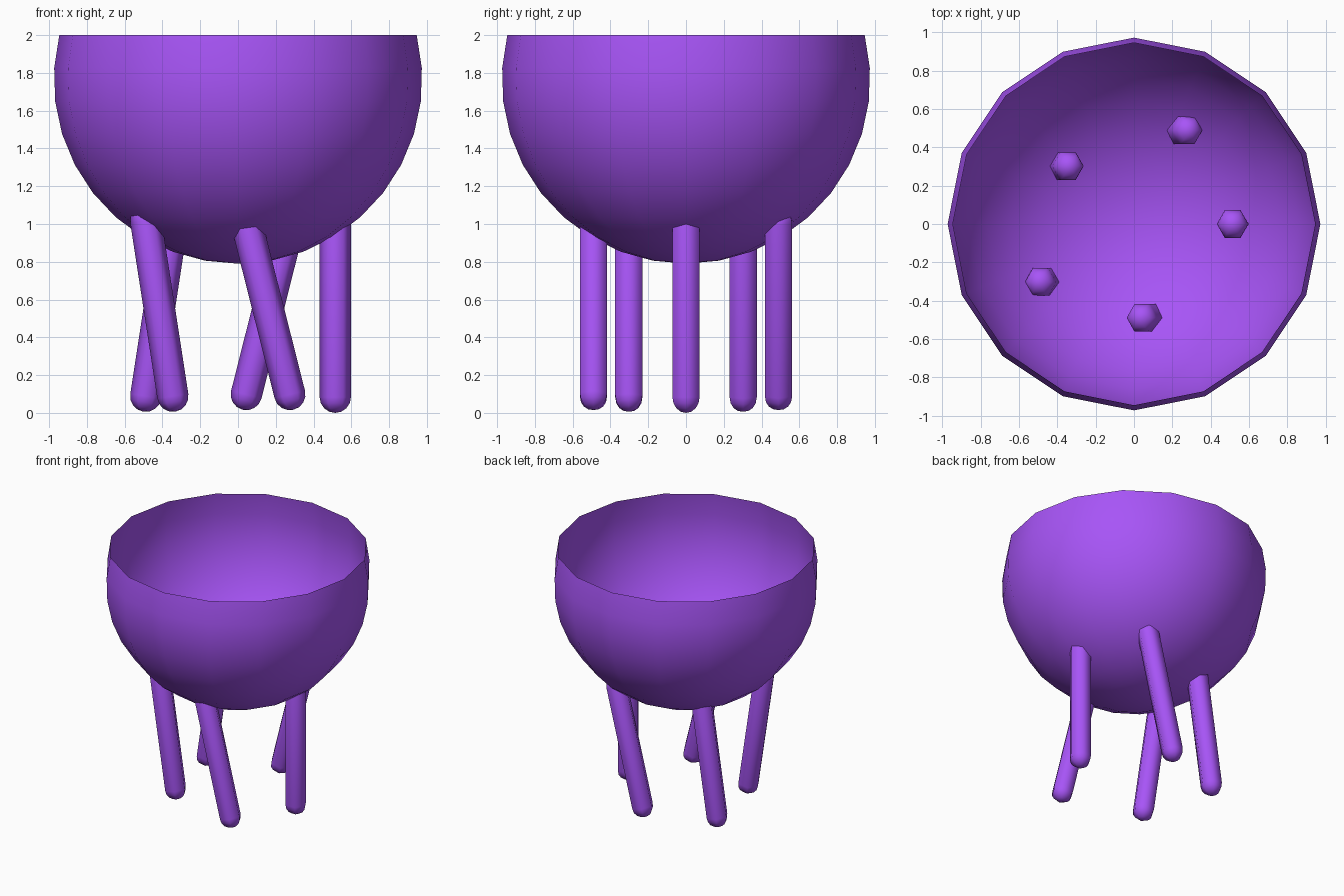
import bpy, bmesh
from math import sin, cos, pi, radians

if "Cube" in bpy.data.objects:
    bpy.data.objects.remove(bpy.data.objects["Cube"])

purple = bpy.data.materials.new("purple")
purple.diffuse_color = (0.39, 0.09, 0.93, 1)
purple.use_nodes = True
purple.node_tree.nodes["Principled BSDF"].inputs["Base Color"].default_value = purple.diffuse_color


def lathe(name, profile, sides):
    """Revolve (radius, z) points, listed bottom to top, around z."""
    bm = bmesh.new()
    rings = []
    for r, z in profile:
        if r < 1e-5:
            rings.append([bm.verts.new((0, 0, z))] * sides)
        else:
            rings.append([bm.verts.new((r * cos(2 * pi * i / sides),
                                        r * sin(2 * pi * i / sides), z))
                          for i in range(sides)])
    for a, b in zip(rings, rings[1:]):
        for i in range(sides):
            j = (i + 1) % sides
            bm.faces.new(dict.fromkeys((a[i], a[j], b[j], b[i])))
    for f in bm.faces:
        f.smooth = True
    mesh = bpy.data.meshes.new(name)
    bm.to_mesh(mesh)
    bm.free()
    mesh.materials.append(purple)
    obj = bpy.data.objects.new(name, mesh)
    bpy.context.collection.objects.link(obj)
    return obj


# Open bowl: a thin sphere shell cut off a little above its equator
R, CZ, CUT, STEPS = 0.975, 1.765, radians(104), 10
lathe("bowl", [(R * sin(CUT * k / STEPS), CZ - R * cos(CUT * k / STEPS))
               for k in range(STEPS + 1)], 16)

# Five six-sided capsule legs, each leaning sideways about y
LEG_R, HALF, LEG_Z, RING = 0.083, 0.47, 0.553, 0.515
cap = [(LEG_R * sin(k * pi / 8), HALF + LEG_R * cos(k * pi / 8)) for k in range(5)]
capsule = [(r, -z) for r, z in cap] + cap[::-1]
for n in range(5):
    a = 2 * pi * n / 5
    leg = lathe(f"leg_{n + 1}", capsule, 6)
    leg.location = (RING * cos(a), RING * sin(a), LEG_Z)
    leg.rotation_euler = (0, 0.26 * sin(a), 0)
